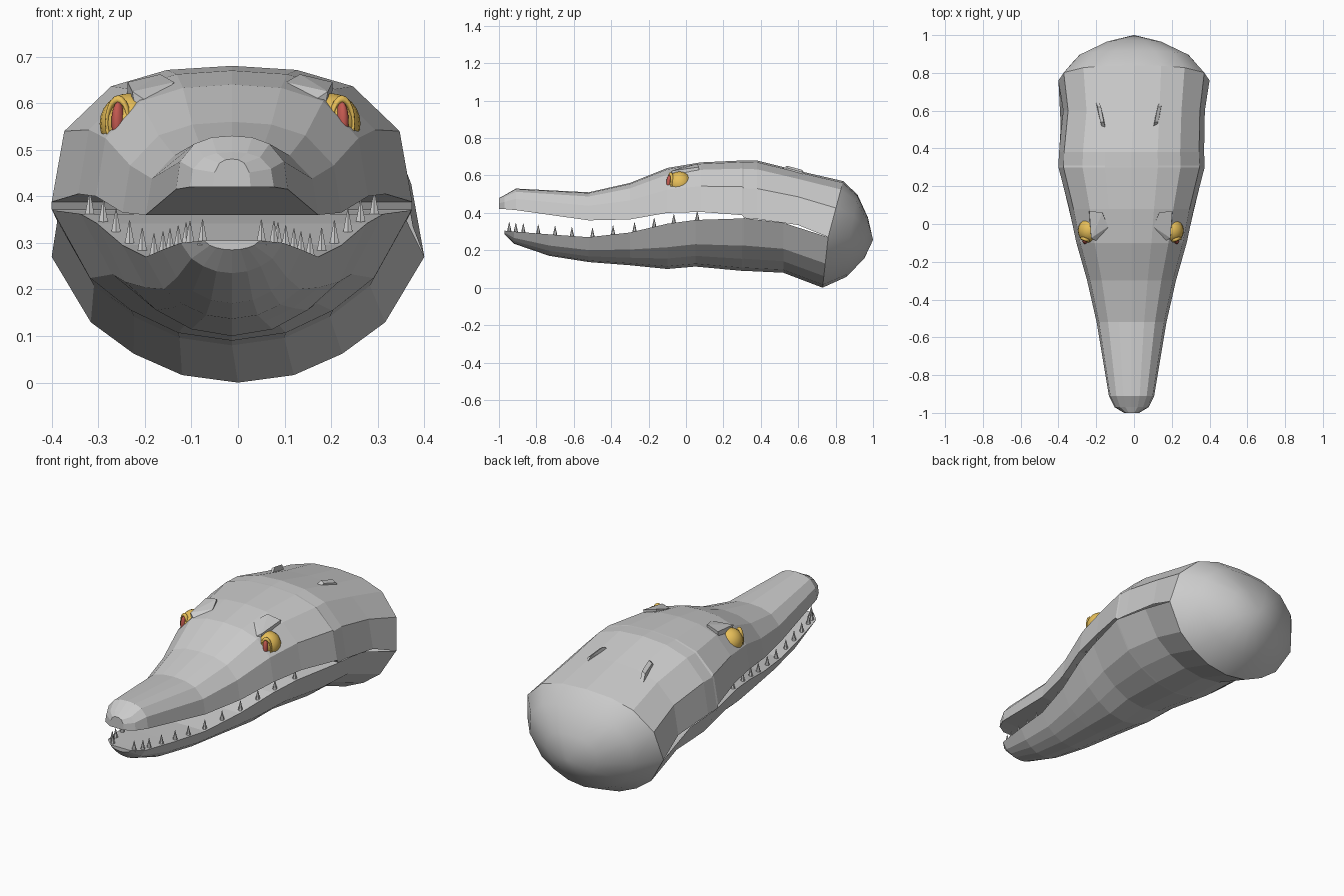
import bpy, bmesh, math
from mathutils import Vector, Matrix

if "Cube" in bpy.data.objects:
    bpy.data.objects.remove(bpy.data.objects["Cube"])

CX = -0.013  # the snout sits slightly off centre


def finish(name, bm, color=None, smooth=False):
    bmesh.ops.recalc_face_normals(bm, faces=bm.faces)
    me = bpy.data.meshes.new(name)
    bm.to_mesh(me)
    bm.free()
    for p in me.polygons:
        p.use_smooth = smooth
    if color:
        mat = bpy.data.materials.get(color[0]) or bpy.data.materials.new(color[0])
        mat.diffuse_color = color[1]
        mat.use_nodes = True
        mat.node_tree.nodes["Principled BSDF"].inputs["Base Color"].default_value = mat.diffuse_color
        me.materials.append(mat)
    ob = bpy.data.objects.new(name, me)
    bpy.context.collection.objects.link(ob)
    return ob


def interp(table, y, k):
    for a, b in zip(table, table[1:]):
        if y <= b[0]:
            t = max(0, (y - a[0]) / (b[0] - a[0]))
            return a[k] + (b[k] - a[k]) * t
    return table[-1][k]


def ring_points(profile, y, w, edge, ext, slant=0):
    half = [(u, t) for u, t in profile]
    full = half + [(-u, t) for u, t in half[-2::-1]]
    cx = CX if y < 0.6 else 0
    return [Vector((cx + u * w, y + slant * t, edge + (ext - edge) * t)) for u, t in full]


def jaw(name, profile, stations, slant):
    bm = bmesh.new()
    rings = []
    for s in stations:
        rings.append([bm.verts.new(p) for p in
                      ring_points(profile, *s, slant if s is stations[-1] else 0)])
    n = len(rings[0])
    for a, b, s in zip(rings, rings[1:], stations):
        for i in range(n):
            if i == n - 1 and s[0] > 0.305:   # no mouth surface behind the hinge
                continue
            j = (i + 1) % n
            bm.faces.new((a[i], a[j], b[j], b[i]))
    bm.faces.new(rings[0])
    return finish(name, bm)


# jaw cross-sections: fraction of half width, fraction from lip to crown / chin
UPPER = [(1, 0), (0.93, 0.52), (0.67, 0.85), (0.36, 0.97), (0, 1)]
LOWER = [(1, 0), (0.79, 0.52), (0.56, 0.77), (0.3, 0.94), (0, 1)]

# stations: y, half width, lip height, crown / chin height
upper = [(-1.0, 0.04, 0.42, 0.48), (-0.97, 0.09, 0.42, 0.495), (-0.91, 0.12, 0.415, 0.53),
         (-0.52, 0.185, 0.36, 0.51), (-0.3, 0.235, 0.365, 0.56), (-0.1, 0.292, 0.40, 0.64),
         (0.08, 0.33, 0.405, 0.67), (0.3, 0.387, 0.388, 0.68), (0.31, 0.387, 0.372, 0.68),
         (0.38, 0.384, 0.367, 0.68), (0.6, 0.375, 0.335, 0.625), (0.76, 0.40, 0.27, 0.57)]
lower = [(-0.97, 0.06, 0.305, 0.285), (-0.92, 0.11, 0.30, 0.235), (-0.73, 0.15, 0.285, 0.17),
         (-0.52, 0.185, 0.27, 0.137), (-0.3, 0.235, 0.295, 0.12), (-0.1, 0.29, 0.342, 0.10),
         (0.05, 0.325, 0.362, 0.113), (0.3, 0.385, 0.37, 0.09), (0.31, 0.387, 0.372, 0.09),
         (0.52, 0.375, 0.347, 0.08), (0.76, 0.40, 0.27, 0.0)]
jaw("upper_jaw", UPPER, upper, 0.08)
jaw("lower_jaw", LOWER, lower, -0.03)

# rounded back of the head, shrinking to one point
up = ring_points(UPPER, *upper[-1], 0.08)
lo = ring_points(LOWER, *lower[-1], -0.03)
base = up + lo[-2:0:-1]
bm = bmesh.new()
tip = Vector((0, 1.0, 0.255))
rings = []
for s, f in [(1, 1), (0.77, 0.52), (0.38, 0.17)]:
    rings.append([bm.verts.new((p.x * s, 1 - (1 - p.y) * f, tip.z + (p.z - tip.z) * s))
                  for p in base])
end = bm.verts.new(tip)
n = len(base)
for a, b in zip(rings, rings[1:]):
    for i in range(n):
        bm.faces.new((a[i], a[(i + 1) % n], b[(i + 1) % n], b[i]))
for i in range(n):
    bm.faces.new((rings[-1][i], rings[-1][(i + 1) % n], end))
finish("back_of_head", bm, smooth=True)

# teeth along the lower jaw rim
bm = bmesh.new()
for side in (-1, 1):
    for y in (-0.945, -0.91, -0.87, -0.79, -0.7, -0.61, -0.5, -0.39, -0.275, -0.17, -0.065, 0.06):
        x = CX + side * (interp(lower, y, 1) - 0.022)
        z = interp(lower, y, 2)
        bmesh.ops.create_cone(bm, cap_ends=True, segments=6, radius1=0.013, radius2=0.001,
                              depth=0.055, matrix=Matrix.Translation((x, y, z + 0.02)))
finish("teeth", bm)


def hull(name, pts, side, cx):
    bm = bmesh.new()
    for x, y, z in pts:
        bm.verts.new((cx + side * x, y, z))
    bmesh.ops.convex_hull(bm, input=bm.verts)
    finish(name, bm)


def ball(name, center, scale, color, rot=0):
    bm = bmesh.new()
    m = (Matrix.Translation(center) @ Matrix.Rotation(rot, 4, 'Z')
         @ Matrix.Diagonal((*scale, 1)))
    bmesh.ops.create_uvsphere(bm, u_segments=20, v_segments=12, radius=1, matrix=m)
    finish(name, bm, color, True)


GOLD = ("gold", (0.8, 0.52, 0.1, 1))
RED = ("red", (0.55, 0.1, 0.08, 1))
BROW = [(0.22, 0.07, 0.645), (0.15, 0.06, 0.662), (0.12, -0.015, 0.645), (0.165, -0.10, 0.595),
        (0.21, -0.075, 0.625), (0.225, 0.055, 0.50), (0.14, 0.05, 0.50), (0.185, -0.085, 0.49)]
EAR = [(0.12, 0.49, 0.62), (0.135, 0.54, 0.652), (0.15, 0.62, 0.63), (0.16, 0.65, 0.59)]

for side, label in ((-1, "left"), (1, "right")):
    cx = CX - 0.004
    # eyeball, slit pupil and lid rim
    ball("eye_" + label, (cx + side * 0.217, -0.035, 0.556), (0.063, 0.066, 0.065), GOLD)
    ball("pupil_" + label, (cx + side * 0.24, -0.086, 0.56), (0.014, 0.02, 0.043), RED,
         side * 0.35)
    bpy.ops.mesh.primitive_torus_add(major_segments=20, minor_segments=8,
                                     major_radius=0.05, minor_radius=0.009,
                                     location=(cx + side * 0.24, -0.082, 0.558),
                                     rotation=(math.pi / 2, 0, side * 0.35))
    rim = bpy.context.object
    rim.name = "eye_rim_" + label
    rim.scale = (0.5, 1.0, 1.0)
    rim.data.materials.append(bpy.data.materials["gold"])
    bpy.ops.object.shade_smooth()
    # brow behind the eye
    hull("brow_" + label, BROW, side, cx)
    # raised ear slit
    hull("ear_slit_" + label, [(x + d, y, z - e) for x, y, z in EAR
                               for d, e in ((0, 0), (0.018, 0.012), (0.006, 0.04))], side, -0.025)
